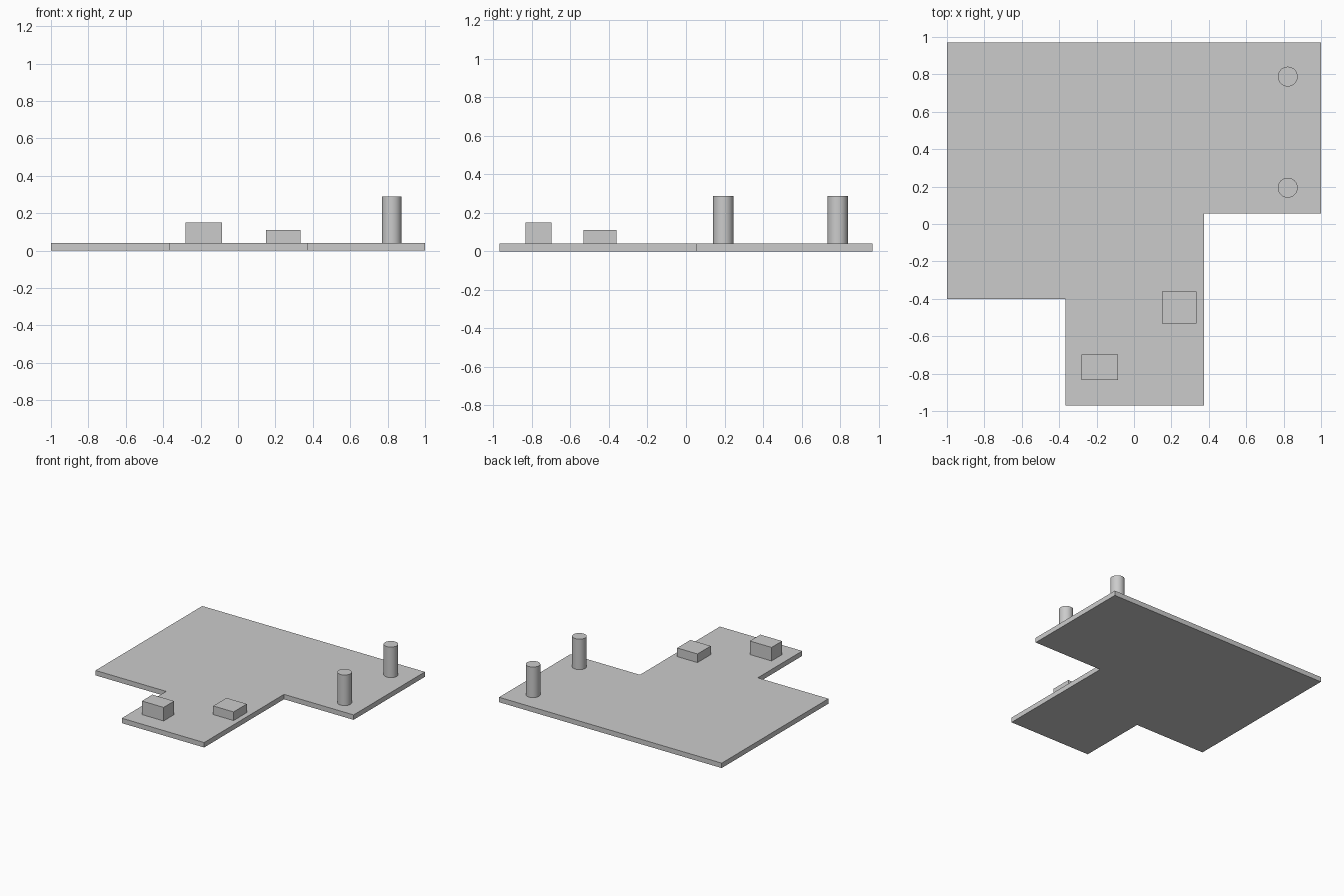
import bpy
import bmesh
import math

cube = bpy.data.objects.get("Cube")
if cube:
    bpy.data.objects.remove(cube, do_unlink=True)

SLAB_TOP = 0.04

# Single plain grey
grey = bpy.data.materials.new("plain_grey")
grey.use_nodes = True
colour = (0.6, 0.6, 0.6, 1)
grey.diffuse_color = colour
grey.node_tree.nodes["Principled BSDF"].inputs["Base Color"].default_value = colour


def prism(name, outline, bottom, top):
    """Extrude a counter-clockwise outline straight up."""
    bm = bmesh.new()
    base = bm.faces.new([bm.verts.new((x, y, bottom)) for x, y in outline])
    cap = bmesh.ops.extrude_face_region(bm, geom=[base], use_keep_orig=True)
    raised = [g for g in cap["geom"] if isinstance(g, bmesh.types.BMVert)]
    bmesh.ops.translate(bm, verts=raised, vec=(0, 0, top - bottom))
    bmesh.ops.recalc_face_normals(bm, faces=bm.faces)
    mesh = bpy.data.meshes.new(name)
    bm.to_mesh(mesh)
    bm.free()
    mesh.materials.append(grey)
    obj = bpy.data.objects.new(name, mesh)
    bpy.context.collection.objects.link(obj)
    return obj


def block(name, x0, x1, y0, y1, top):
    return prism(name, [(x0, y0), (x1, y0), (x1, y1), (x0, y1)], SLAB_TOP, top)


# Stepped floor slab
prism("floor_slab", [(-1, -0.4), (-0.365, -0.4), (-0.365, -0.97), (0.375, -0.97),
                     (0.375, 0.055), (1, 0.055), (1, 0.97), (-1, 0.97)], 0, SLAB_TOP)

# Two low blocks on the front arm
block("tall_block", -0.28, -0.085, -0.833, -0.698, 0.15)
block("low_block", 0.15, 0.333, -0.532, -0.362, 0.11)

# Two round posts on the left arm
for name, y in (("front_post", 0.194), ("back_post", 0.788)):
    bpy.ops.mesh.primitive_cylinder_add(vertices=48, radius=0.053, depth=0.288 - SLAB_TOP,
                                        location=(0.822, y, (0.288 + SLAB_TOP) / 2))
    post = bpy.context.object
    post.name = name
    post.data.materials.append(grey)
    bpy.ops.object.shade_smooth_by_angle(angle=math.radians(30))
